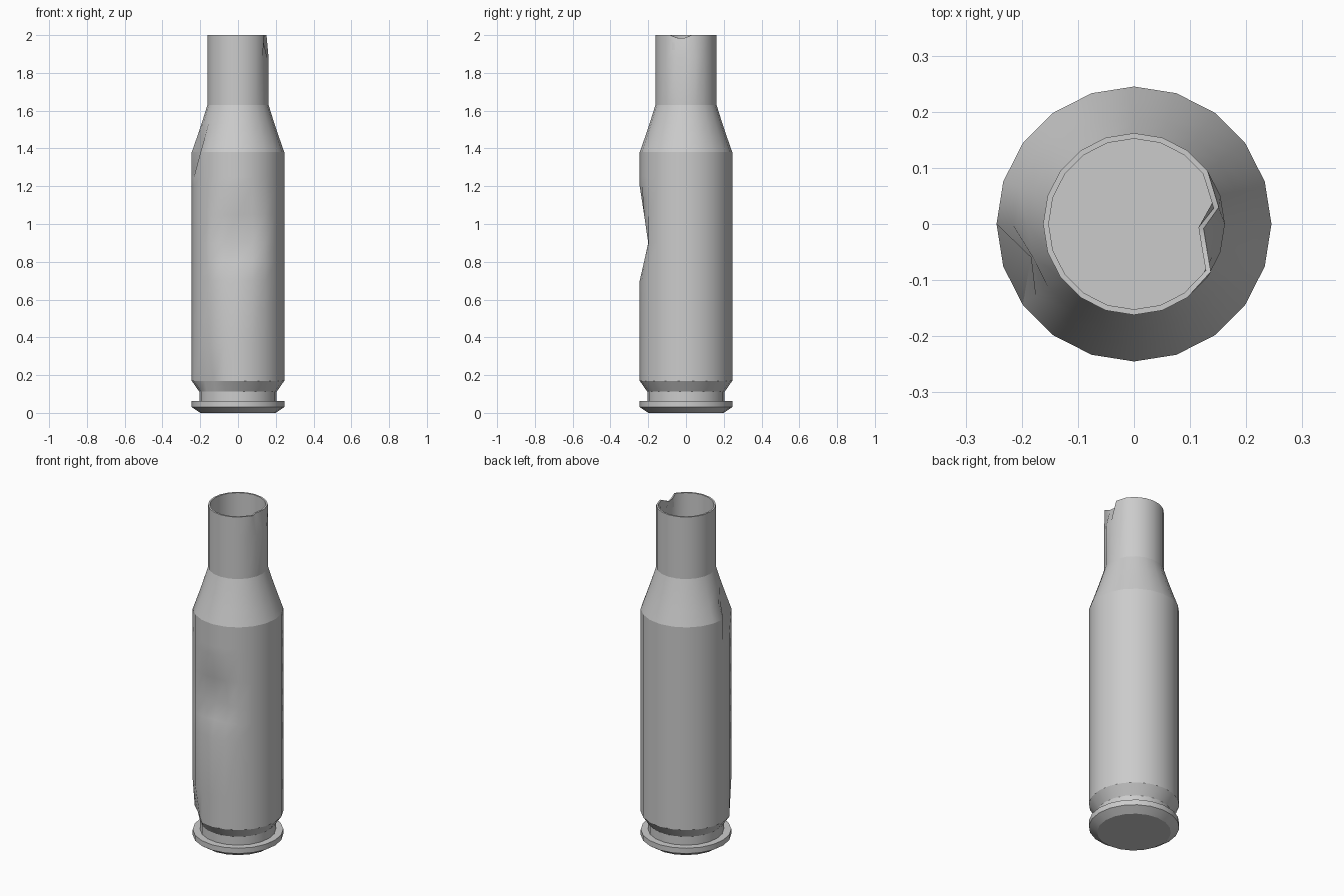
import bpy, bmesh, math

if "Cube" in bpy.data.objects:
    bpy.data.objects.remove(bpy.data.objects["Cube"])

N = 20
# profile: radius, height, crisp ring?
profile = [
    (0.20, 0.0, 1), (0.245, 0.03, 1), (0.245, 0.062, 1), (0.205, 0.062, 1),
    (0.205, 0.112, 1), (0.245, 0.17, 1), (0.245, 0.36, 0), (0.245, 0.70, 0),
    (0.245, 0.80, 0), (0.245, 0.90, 0), (0.245, 1.05, 0), (0.245, 1.20, 0),
    (0.245, 1.25, 0), (0.245, 1.38, 1), (0.217, 1.46, 0), (0.19, 1.54, 0),
    (0.162, 1.63, 1), (0.162, 1.88, 0), (0.162, 2.0, 1),
    (0.152, 2.0, 1), (0.152, 1.88, 0), (0.152, 0.2, 1),
]
# large flattened dent on the front: height -> limit in y
front_dent = {0.80: -0.222, 0.90: -0.20, 1.05: -0.222}
# dent in the mouth rim: segment -> (x, y)
rim_dent = {1: (0.151, 0.03), 0: (0.124, -0.008), 19: (0.130, -0.045), 18: (0.137, -0.085)}


def point(r, z, i):
    a = 2 * math.pi * i / N
    # small dent at the foot of the body
    if z == 0.17 and i in (12, 13):
        r = 0.218
    # dent on the left shoulder
    if i == 11 and z in (1.38, 1.46):
        r = 0.193
    x, y = r * math.cos(a), r * math.sin(a)
    if z in front_dent:
        y = max(y, front_dent[z])
    if z == 2.0 and i in rim_dent:
        x, y = rim_dent[i]
        if r < 0.16:
            x, y = x - 0.009, y + (0.002 if y < 0 else -0.002)
        z = 1.985 if i in (0, 19) else z
    return x, y, z


# lathe the casing
bm = bmesh.new()
rings = [[bm.verts.new(point(r, z, i)) for i in range(N)] for r, z, s in profile]
for lo, hi in zip(rings, rings[1:]):
    for i in range(N):
        j = (i + 1) % N
        bm.faces.new((lo[i], lo[j], hi[j], hi[i]))
bm.faces.new(rings[0][::-1])
bm.faces.new(rings[-1])

# smooth sides with crisp profile rings
for f in bm.faces:
    f.smooth = True
for ring, (r, z, sharp) in zip(rings, profile):
    if sharp:
        for i in range(N):
            bm.edges.get((ring[i], ring[(i + 1) % N])).smooth = False
bmesh.ops.recalc_face_normals(bm, faces=bm.faces)

mesh = bpy.data.meshes.new("casing")
bm.to_mesh(mesh)
bm.free()
casing = bpy.data.objects.new("casing", mesh)
bpy.context.collection.objects.link(casing)
